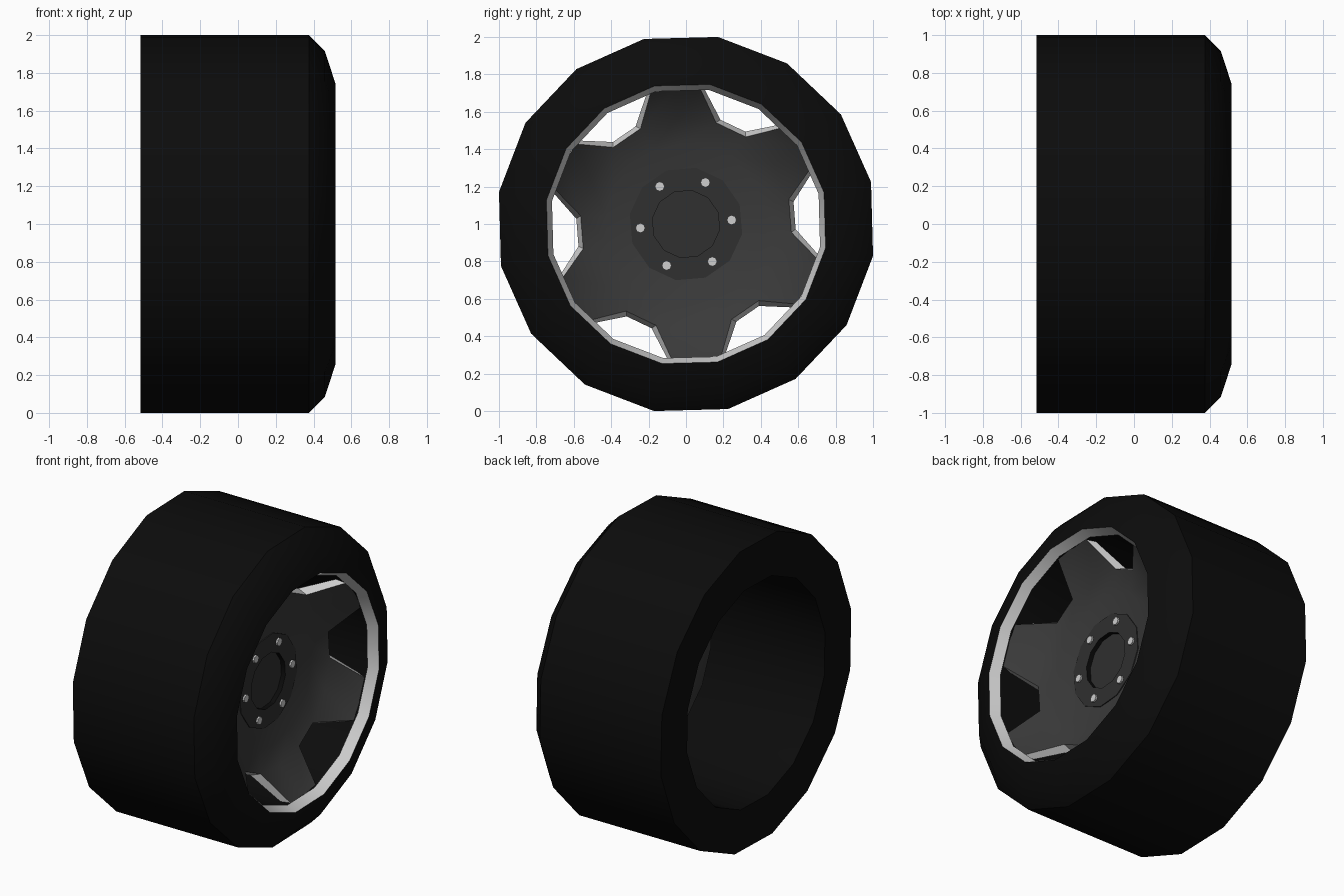
import bpy, bmesh, math
from mathutils import Vector

if "Cube" in bpy.data.objects:
    bpy.data.objects.remove(bpy.data.objects["Cube"])


def material(name, v):
    m = bpy.data.materials.new(name)
    m.diffuse_color = (v, v, v, 1)
    m.use_nodes = True
    m.node_tree.nodes["Principled BSDF"].inputs["Base Color"].default_value = m.diffuse_color
    return m


RUBBER = material("black_rubber", 0.0035)
SPOKE = material("dark_grey_metal", 0.042)
HUB = material("hub_grey", 0.029)
SILVER = material("silver_metal", 0.62)


def polar(x, r, deg):
    """Point on the wheel: axle along x, angle from up towards +y."""
    a = math.radians(deg)
    return Vector((x, r * math.sin(a), 1 + r * math.cos(a)))


def finish(bm, name, mats, angle=30):
    bmesh.ops.remove_doubles(bm, verts=bm.verts, dist=1e-5)
    bmesh.ops.recalc_face_normals(bm, faces=bm.faces)
    me = bpy.data.meshes.new(name)
    bm.to_mesh(me)
    bm.free()
    for m in mats:
        me.materials.append(m)
    ob = bpy.data.objects.new(name, me)
    bpy.context.collection.objects.link(ob)
    bpy.ops.object.select_all(action='DESELECT')
    ob.select_set(True)
    bpy.context.view_layer.objects.active = ob
    bpy.ops.object.shade_smooth_by_angle(angle=math.radians(angle))
    return ob


def lathe(name, profile, n, offset, mats, ids=None, closed=True):
    """Revolve (x, radius) points round the axle; ids = material per segment."""
    bm = bmesh.new()
    rings = []
    for x, r in profile:
        if r == 0:
            rings.append([bm.verts.new(polar(x, 0, 0))] * n)
        else:
            rings.append([bm.verts.new(polar(x, r, offset + 360 * i / n)) for i in range(n)])
    for s in range(len(profile) if closed else len(profile) - 1):
        a, b = rings[s], rings[(s + 1) % len(rings)]
        for i in range(n):
            j = (i + 1) % n
            vs = list(dict.fromkeys([a[i], a[j], b[j], b[i]]))
            if len(vs) > 2:
                bm.faces.new(vs).material_index = ids[s] if ids else 0
    return finish(bm, name, mats)


# Tyre with chamfered outer shoulder, square back and open inner barrel
lathe("tyre", [(-.515, 1.0145), (.375, 1.0145), (.46, .928), (.515, .757),
               (.44, .737), (-.515, .735)], 16, 9.7, [RUBBER])

# Bright rim lip
lathe("rim_lip", [(.515, .757), (.45, .727), (.45, .742)], 16, 9.7, [SILVER])

# Hub plate with recessed centre cap
lathe("hub", [(.16, 0), (.16, .305), (.223, .305), (.223, .182), (.193, .182), (.193, 0)],
      12, 10, [HUB, RUBBER], [0, 0, 0, 1, 0], closed=False)

# Dished spoke disc: six spokes, six windows with bright tapered walls
bm = bmesh.new()
WINDOW = 25.5


def layer(dx, dr, da):
    """Grid points of one disc side, per sector: hub, mid, bend and tip rings."""
    out = []
    for k in range(6):
        c = WINDOW + 60 * k
        p = {}
        for key, a in (("a", -30), ("b", -9 + da), ("c", 9 - da), ("d", 30)):
            p["hub" + key] = polar(.215 + dx, .29, c + a * (1.1 if key in "bc" else 1))
            p["mid" + key] = polar(.24 + dx, .43, c + a)
            p["bend" + key] = polar(.28 + dx, .565 + dr, c + a)
        for key, a in (("a", -30), ("b", -19.5 + da), ("c", 19.5 - da), ("d", 30)):
            p["tip" + key] = polar(.44 + dx, .728, c + a)
        out.append({q: bm.verts.new(v) for q, v in p.items()})
    return out


front, back = layer(0, 0, 0), layer(-.06, .022, 1.8)
for f, b in zip(front, back):
    for side in (f, b):
        for r0, r1 in (("hub", "mid"), ("mid", "bend"), ("bend", "tip")):
            for s, t in ("ab", "bc", "cd"):
                if r1 == "tip" and s == "b":
                    continue  # window opening
                bm.faces.new([side[r0 + s], side[r0 + t], side[r1 + t], side[r1 + s]])
    for s, t in (("bendb", "bendc"), ("bendb", "tipb"), ("bendc", "tipc")):
        bm.faces.new([f[s], f[t], b[t], b[s]]).material_index = 1
    for s, t in (("tipa", "tipb"), ("tipc", "tipd"), ("huba", "hubb"),
                 ("hubb", "hubc"), ("hubc", "hubd")):
        bm.faces.new([f[s], f[t], b[t], b[s]])
finish(bm, "spoke_disc", [SPOKE, SILVER], 45)

# Wheel bolts
bm = bmesh.new()
for k in range(6):
    c = polar(0, .245, 25 + 60 * k)
    rings = [[bm.verts.new(c + Vector((x, .026 * math.sin(i * math.pi / 4), .026 * math.cos(i * math.pi / 4))))
              for i in range(8)] for x in (.21, .235)]
    bm.faces.new(rings[0])
    bm.faces.new(rings[1])
    for i in range(8):
        j = (i + 1) % 8
        bm.faces.new([rings[0][i], rings[0][j], rings[1][j], rings[1][i]])
finish(bm, "wheel_bolts", [SILVER])
